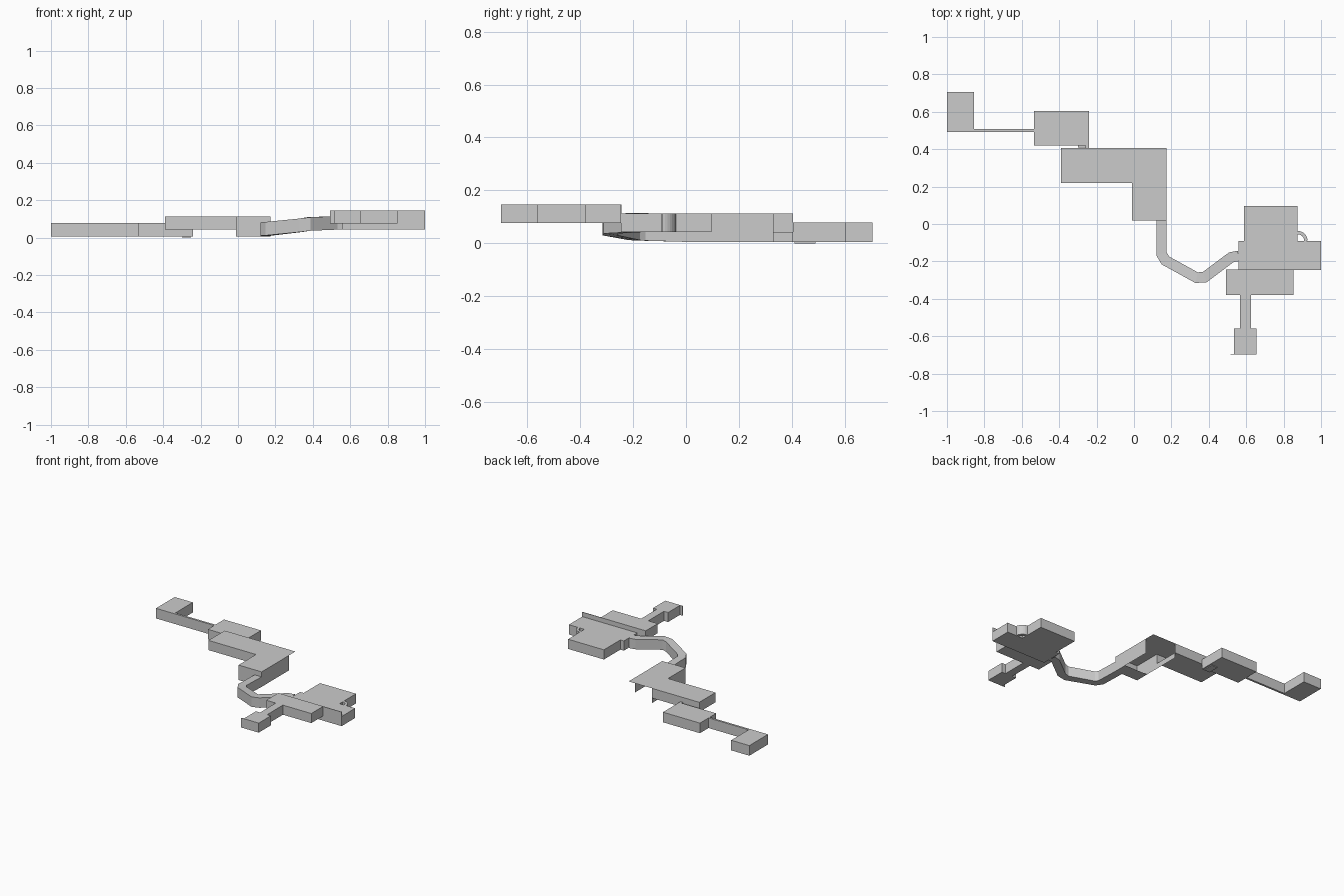
import bpy, bmesh, math
from mathutils import Vector

cube = bpy.data.objects.get("Cube")
if cube:
    bpy.data.objects.remove(cube, do_unlink=True)

grey = bpy.data.materials.new("plain grey")
grey.use_nodes = True
COLOUR = (0.6, 0.6, 0.6, 1)
grey.diffuse_color = COLOUR
grey.node_tree.nodes["Principled BSDF"].inputs["Base Color"].default_value = COLOUR


def finish(name, bm):
    mesh = bpy.data.meshes.new(name)
    bm.to_mesh(mesh)
    bm.free()
    mesh.materials.append(grey)
    obj = bpy.data.objects.new(name, mesh)
    bpy.context.collection.objects.link(obj)
    return obj


def chamber(name, outline, low, high, open_walls=(), floor=True):
    """Upright walls on a counter-clockwise outline, with a ceiling and a floor."""
    bm = bmesh.new()
    bottom = [bm.verts.new((x, y, low)) for x, y in outline]
    top = [bm.verts.new((x, y, high)) for x, y in outline]
    bm.faces.new(top)
    if floor:
        bm.faces.new(bottom[::-1])
    count = len(outline)
    for i in range(count):
        j = (i + 1) % count
        if i not in open_walls:
            bm.faces.new((bottom[i], bottom[j], top[j], top[i]))
    return finish(name, bm)


def rect(x0, x1, y0, y1):
    return [(x0, y0), (x1, y0), (x1, y1), (x0, y1)]


def sheet(name, corners):
    bm = bmesh.new()
    bm.faces.new([bm.verts.new(c) for c in corners])
    return finish(name, bm)


def passage(name, path, width, height):
    """Sweep an upright rectangle along a path with mitred bends."""
    bm = bmesh.new()
    points = [Vector(p) for p in path]
    rings = []
    for i, p in enumerate(points):
        before = (p - points[max(i - 1, 0)]).xy
        after = (points[min(i + 1, len(points) - 1)] - p).xy
        before = before.normalized() if before.length else after.normalized()
        after = after.normalized() if after.length else before
        along = (before + after).normalized()
        half = width / 2 / along.dot(after)
        side = Vector((-along.y, along.x, 0)) * half
        up = Vector((0, 0, height))
        rings.append([bm.verts.new(c) for c in (p + side, p - side, p - side + up, p + side + up)])
    for a, b in zip(rings, rings[1:]):
        for i in range(4):
            j = (i + 1) % 4
            bm.faces.new((a[i], a[j], b[j], b[i]))
    bmesh.ops.recalc_face_normals(bm, faces=bm.faces)
    return finish(name, bm)


# Far end: end room, thin corridor and square room
LOW, LOW_TOP = 0.005, 0.078
chamber("end_room", rect(-1, -0.855, 0.492, 0.705), LOW, LOW_TOP)
chamber("thin_corridor", rect(-0.855, -0.535, 0.492, 0.507), LOW, LOW_TOP, (1, 3))
chamber("square_room", rect(-0.535, -0.24, 0.42, 0.605), LOW, LOW_TOP)
chamber("room_link", rect(-0.258, -0.24, 0.405, 0.42), LOW, LOW_TOP, (0, 2))
chamber("floor_plate", rect(-0.3, -0.25, 0.41, 0.49), 0, LOW)

# Middle hall: raised arm plus a deeper leg with an open back corner
MID, MID_TOP = 0.043, 0.113
chamber("hall_arm", rect(-0.39, -0.01, 0.22, 0.405), MID, MID_TOP, (1,))
leg = [(-0.01, 0.02), (0.175, 0.02), (0.175, 0.33), (0.175, 0.405), (-0.01, 0.405), (-0.01, 0.22)]
chamber("hall_leg", leg, LOW, MID_TOP, (2, 3, 4), floor=False)
sheet("hall_step", [(-0.01, 0.22, LOW), (-0.01, 0.405, LOW), (-0.01, 0.405, MID), (-0.01, 0.22, MID)])
sheet("hall_floor", [(-0.01, 0.02, LOW), (-0.01, 0.12, LOW), (0.175, 0.12, LOW), (0.175, 0.02, LOW)])

# Winding passage climbing to the large room
passage("winding_passage", [
    (0.147, 0.02, 0.005), (0.147, -0.16, 0.01), (0.168, -0.195, 0.012),
    (0.335, -0.287, 0.03), (0.378, -0.284, 0.037), (0.52, -0.178, MID), (0.56, -0.17, MID),
], 0.056, 0.072)

# Large room with one continuous outline
chamber("large_room", [
    (0.56, -0.245), (1, -0.245), (1, -0.09), (0.875, -0.09),
    (0.875, 0.097), (0.588, 0.097), (0.588, -0.09), (0.56, -0.09),
], MID, MID_TOP)

# Curved side passage
CENTRE_X, CENTRE_Y, STEPS = 0.875, -0.09, 8
arc = []
for i in range(STEPS + 1):
    t = math.pi / 2 * i / STEPS
    arc.append((CENTRE_X + 0.044 * math.cos(t), CENTRE_Y + 0.044 * math.sin(t), MID))
passage("curved_passage", arc, 0.018, MID_TOP - MID)

# Upper front rooms and the tall dividing wall
HIGH, HIGH_TOP = 0.077, 0.146
chamber("front_room", rect(0.492, 0.852, -0.38, -0.245), HIGH, HIGH_TOP)
chamber("dividing_wall", rect(0.492, 1, -0.247, -0.243), HIGH, HIGH_TOP)
chamber("front_corridor", rect(0.568, 0.625, -0.56, -0.38), HIGH, HIGH_TOP, (0, 2))
chamber("front_end_room", rect(0.535, 0.655, -0.695, -0.56), HIGH, HIGH_TOP)
chamber("front_end_wall", rect(0.515, 0.655, -0.699, -0.695), HIGH, HIGH_TOP)
